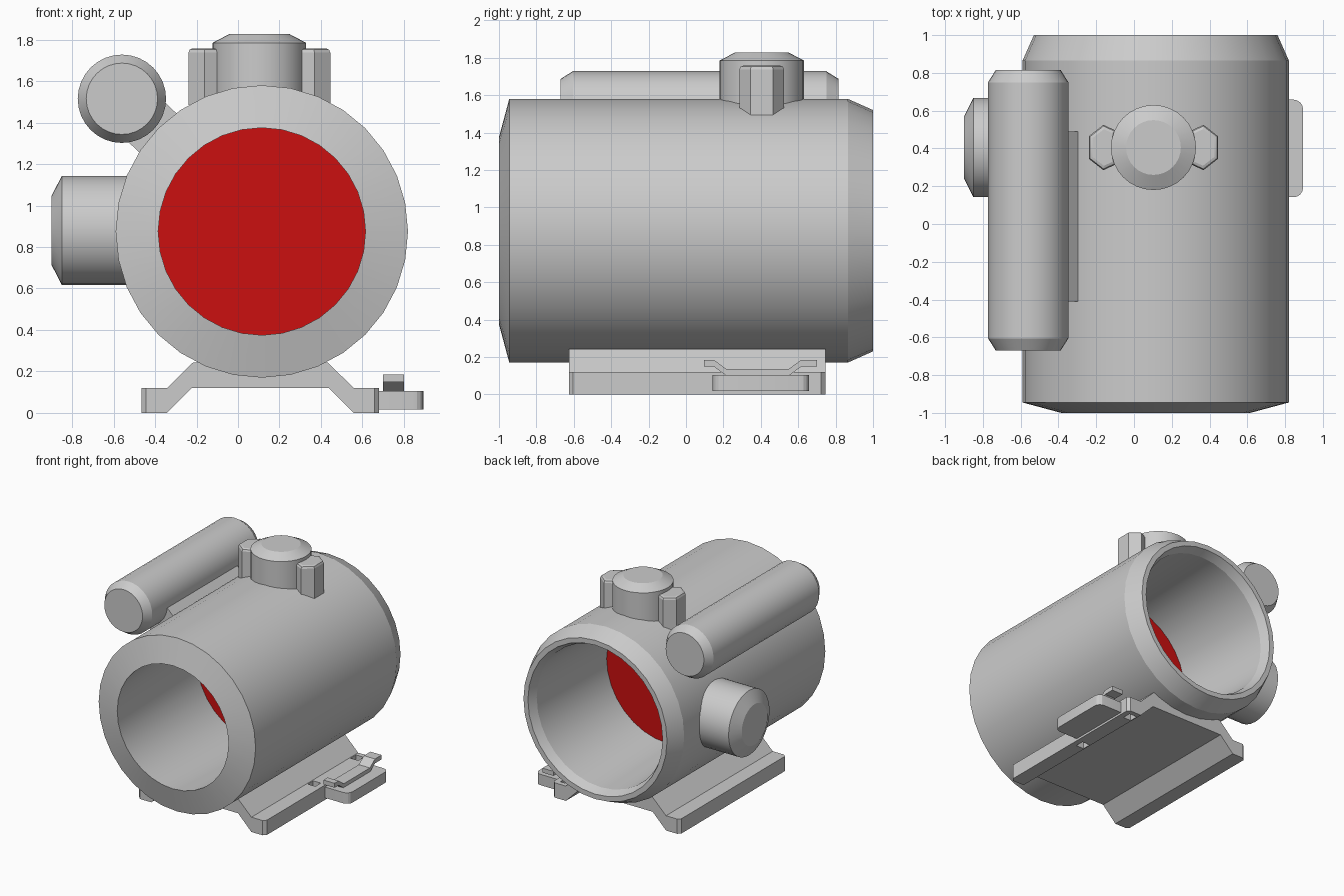
import bpy, bmesh, math
from mathutils import Matrix, Vector

if "Cube" in bpy.data.objects:
    bpy.data.objects.remove(bpy.data.objects["Cube"])


def finish(name, bm, smooth=True):
    bmesh.ops.recalc_face_normals(bm, faces=bm.faces)
    me = bpy.data.meshes.new(name)
    bm.to_mesh(me)
    bm.free()
    ob = bpy.data.objects.new(name, me)
    bpy.context.collection.objects.link(ob)
    if smooth:
        bpy.ops.object.select_all(action='DESELECT')
        ob.select_set(True)
        bpy.context.view_layer.objects.active = ob
        bpy.ops.object.shade_smooth_by_angle(angle=math.radians(20))
    return ob


def revolve(name, profile, center, axis, closed=False, n=32):
    """Turn (radius, height) points about an axis; cap the ends unless closed."""
    bm = bmesh.new()
    # local z becomes the chosen axis
    rot = {'X': Matrix.Rotation(math.pi / 2, 4, 'Y'),
           'Y': Matrix.Rotation(-math.pi / 2, 4, 'X'),
           'Z': Matrix()}[axis]
    m = Matrix.Translation(center) @ rot
    rings = []
    for r, h in profile:
        rings.append([bm.verts.new(m @ Vector((r * math.cos(math.tau * i / n),
                                               r * math.sin(math.tau * i / n), h)))
                      for i in range(n)])
    pairs = list(zip(rings, rings[1:]))
    if closed:
        pairs.append((rings[-1], rings[0]))
    else:
        bm.faces.new(rings[0])
        bm.faces.new(rings[-1])
    for a, b in pairs:
        for i in range(n):
            j = (i + 1) % n
            bm.faces.new((a[i], a[j], b[j], b[i]))
    return finish(name, bm)


def prism(points, vec):
    """Extrude a flat outline of 3D points along vec."""
    bm = bmesh.new()
    f = bm.faces.new([bm.verts.new(p) for p in points])
    ext = bmesh.ops.extrude_face_region(bm, geom=[f], use_keep_orig=True)
    bmesh.ops.translate(bm, vec=vec,
                        verts=[v for v in ext['geom'] if isinstance(v, bmesh.types.BMVert)])
    return bm


def box(x0, x1, y0, y1, z0, z1):
    return prism([(x0, y0, z0), (x1, y0, z0), (x1, y1, z0), (x0, y1, z0)], (0, 0, z1 - z0))


def bevel_edges(bm, test, offset, segments=1):
    edges = [e for e in bm.edges if test(*(v.co for v in e.verts))]
    bmesh.ops.bevel(bm, geom=edges, offset=offset, segments=segments,
                    affect='EDGES', profile=0.5)


def vertical(a, b):
    return abs(a.z - b.z) > 0.05 and (a.xy - b.xy).length < 1e-4


CX, CZ = 0.115, 0.875

# Hollow main tube
revolve("main_tube", [(0.50, -1), (0.705, -0.945), (0.705, 0.865), (0.645, 1),
                      (0.605, 1), (0.575, 0.93)], (CX, 0, CZ), 'Y', closed=True)

# Red lens
bm = bmesh.new()
bmesh.ops.create_circle(bm, cap_ends=True, segments=32, radius=0.543,
                        matrix=Matrix.Translation((CX, 0.08, CZ)) @ Matrix.Rotation(math.pi / 2, 4, 'X'))
lens = finish("lens", bm, False)
red = bpy.data.materials.new("red_glass")
red.diffuse_color = (0.6, 0.005, 0.005, 1)
red.use_nodes = True
red.node_tree.nodes["Principled BSDF"].inputs["Base Color"].default_value = red.diffuse_color
lens.data.materials.append(red)

# Top dial with its two guard lugs
KX, KY = 0.103, 0.405
revolve("top_dial", [(0.225, 1.46), (0.225, 1.785), (0.145, 1.827)], (KX, KY, 0), 'Z')
lug = [(0.20, -0.09), (0.265, -0.12), (0.342, -0.06),
       (0.342, 0.06), (0.265, 0.12), (0.20, 0.09)]
for side, name in ((1, "right_lug"), (-1, "left_lug")):
    bm = prism([(KX + side * x, KY + y, 1.485) for x, y in lug], (0, 0, 0.273))
    bevel_edges(bm, lambda a, b: a.z > 1.7 and b.z > 1.7, 0.02, 2)
    finish(name, bm)

# Side dial
revolve("side_dial", [(0.165, -0.90), (0.263, -0.85), (0.263, -0.47)], (0, 0.405, 0.88), 'X')

# Side battery tube and its diagonal bracket
BX, BZ = -0.56, 1.515
revolve("battery_tube", [(0.172, -0.67), (0.213, -0.605), (0.213, 0.75), (0.172, 0.815)],
        (BX, 0, BZ), 'Y')
d = Vector((BX - CX, 0, BZ - CZ)).normalized()
w = Vector((d.z, 0, -d.x)) * 0.13
c = Vector((CX, -0.41, CZ))
finish("battery_bracket",
       prism([c + d * 0.64 - w, c + d * 0.85 - w, c + d * 0.85 + w, c + d * 0.64 + w],
             (0, 0.90, 0)), False)

# Mounting base: symmetric channel profile run along y
MX = 0.108
half = [(0.33, 0.12), (0.45, 0), (0.573, 0), (0.573, 0.12), (0.45, 0.12), (0.325, 0.243)]
profile = [(MX + x, z) for x, z in half] + [(MX - x, z) for x, z in reversed(half)]
bm = prism([(x, -0.625, z) for x, z in profile], (0, 1.37, 0))
bevel_edges(bm, lambda a, b: vertical(a, b) and abs(a.x - MX) > 0.56, 0.022)
base = finish("mounting_base", bm, False)

# Slots through the base beside the clamp
for i, y in enumerate((0.12, 0.67)):
    cutter = finish(f"slot_cutter_{i}", box(0.565, 0.635, y - 0.035, y + 0.035, -0.1, 0.3), False)
    cutter.hide_render = True
    cutter.hide_set(True)
    mod = base.modifiers.new("slot", 'BOOLEAN')
    mod.object = cutter
    mod.solver = 'EXACT'

# Clamp plate with rounded outer corners
bm = box(0.66, 0.895, 0.142, 0.658, 0.017, 0.105)
bevel_edges(bm, lambda a, b: vertical(a, b) and a.x > 0.8, 0.05, 4)
finish("clamp_plate", bm)

# Bent clamp lever
path = [(0.097, 0.148), (0.15, 0.148), (0.215, 0.1), (0.55, 0.1), (0.615, 0.148), (0.70, 0.148)]
outline = path + [(y, z + 0.036) for y, z in reversed(path)]
finish("clamp_lever", prism([(0.70, y, z) for y, z in outline], (0.10, 0, 0)), False)
